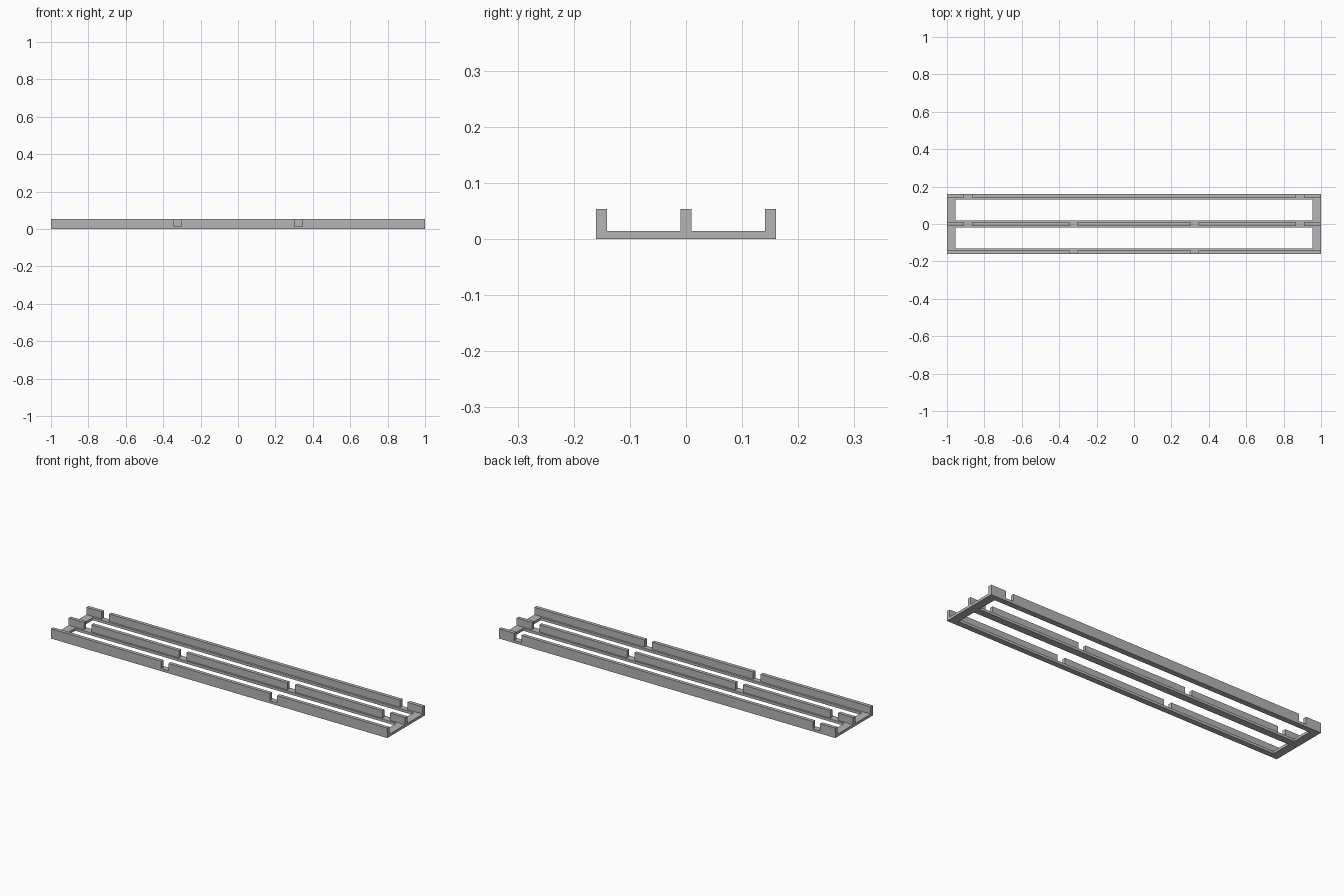
import bpy, bmesh, math

if "Cube" in bpy.data.objects:
    bpy.data.objects.remove(bpy.data.objects["Cube"], do_unlink=True)

HALF_X, HALF_Y = 1.0, 0.16
BASE_H, TOP_H = 0.014, 0.053
RAIL_W, NOTCH_W = 0.019, 0.044

grey = bpy.data.materials.new("plain grey")
grey.use_nodes = True
grey.diffuse_color = (0.46, 0.46, 0.46, 1)
grey.node_tree.nodes["Principled BSDF"].inputs["Base Color"].default_value = grey.diffuse_color


def finish(name, bm):
    bmesh.ops.recalc_face_normals(bm, faces=bm.faces)
    mesh = bpy.data.meshes.new(name)
    bm.to_mesh(mesh)
    bm.free()
    mesh.materials.append(grey)
    obj = bpy.data.objects.new(name, mesh)
    bpy.context.collection.objects.link(obj)
    return obj


def base_frame():
    """Thin plate with two long windows, extruded from a grid of cells."""
    xs = [-HALF_X, -0.955, 0.955, HALF_X]
    ys = [-HALF_Y, -0.13, -0.019, 0.019, 0.13, HALF_Y]
    bm = bmesh.new()
    for i in range(len(xs) - 1):
        for j in range(len(ys) - 1):
            if i == 1 and j in (1, 3):
                continue
            corners = [(xs[i], ys[j]), (xs[i + 1], ys[j]),
                       (xs[i + 1], ys[j + 1]), (xs[i], ys[j + 1])]
            bm.faces.new([bm.verts.new((x, y, 0)) for x, y in corners])
    bmesh.ops.remove_doubles(bm, verts=bm.verts, dist=0.0001)
    ext = bmesh.ops.extrude_face_region(bm, geom=bm.faces[:], use_keep_orig=True)
    top = [v for v in ext["geom"] if isinstance(v, bmesh.types.BMVert)]
    bmesh.ops.translate(bm, verts=top, vec=(0, 0, BASE_H))
    return finish("base_frame", bm)


def rail(name, y, notches):
    """Upright rail cut down to the base plate at each notch."""
    cuts = sorted(notches)
    starts = [-HALF_X] + [c + NOTCH_W / 2 for c in cuts]
    ends = [c - NOTCH_W / 2 for c in cuts] + [HALF_X]
    bm = bmesh.new()
    for a, b in zip(starts, ends):
        box = bmesh.ops.create_cube(bm, size=1)["verts"]
        bmesh.ops.scale(bm, verts=box, vec=(b - a, RAIL_W, TOP_H - BASE_H))
        bmesh.ops.translate(bm, verts=box, vec=((a + b) / 2, y, (TOP_H + BASE_H) / 2))
    return finish(name, bm)


inner = [-0.323, 0.323]
outer = [-0.888, 0.888]
edge_y = HALF_Y - RAIL_W / 2

base_frame()
rail("front_rail", -edge_y, inner)
rail("middle_rail", 0, inner + outer)
rail("back_rail", edge_y, outer)
